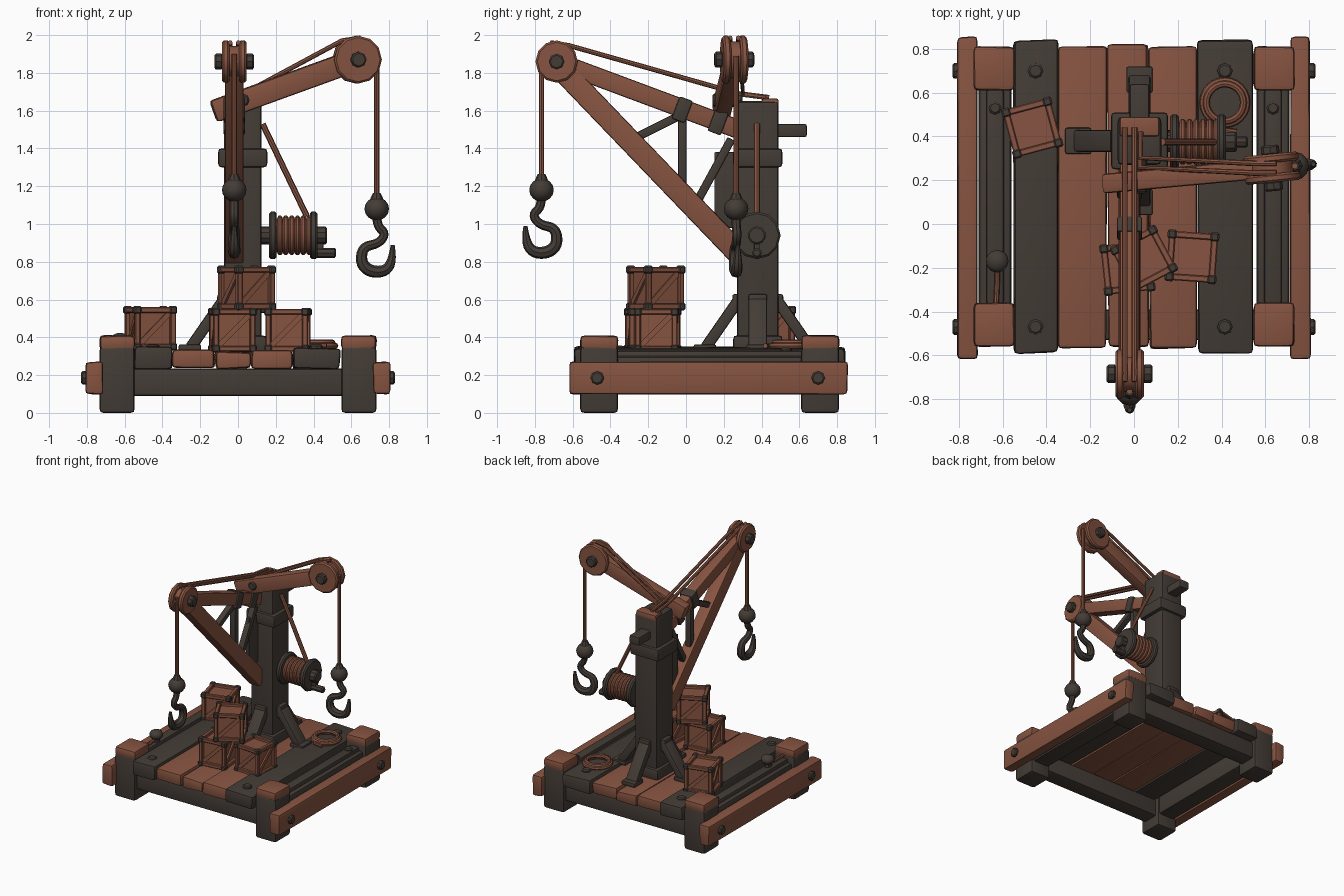
import bpy, bmesh, math, random
from mathutils import Vector, Matrix

if "Cube" in bpy.data.objects:
    bpy.data.objects.remove(bpy.data.objects["Cube"])

random.seed(4)
V = Vector


def material(name, rgb):
    m = bpy.data.materials.new(name)
    m.diffuse_color = (*rgb, 1)
    m.use_nodes = True
    m.node_tree.nodes["Principled BSDF"].inputs["Base Color"].default_value = m.diffuse_color
    return m


WOOD = material("red_brown_wood", (0.24, 0.088, 0.052))
DARK = material("dark_brown", (0.057, 0.045, 0.037))


def finish(name, bm, mats, matrix=Matrix()):
    me = bpy.data.meshes.new(name)
    bmesh.ops.recalc_face_normals(bm, faces=bm.faces)
    bm.to_mesh(me)
    bm.free()
    for m in mats:
        me.materials.append(m)
    ob = bpy.data.objects.new(name, me)
    ob.matrix_world = matrix
    bpy.context.collection.objects.link(ob)
    return ob


def box(name, size, matrix, mat, bev=0.018, wob=0.0, segs=2):
    bm = bmesh.new()
    bmesh.ops.create_cube(bm, size=1, matrix=Matrix.Diagonal((*size, 1)))
    for v in bm.verts:
        v.co += V([random.uniform(-wob, wob) for _ in range(3)])
    if bev:
        bmesh.ops.bevel(bm, geom=bm.edges[:], offset=bev, segments=segs, profile=0.6, affect='EDGES')
    return finish(name, bm, [mat], matrix)


def block(name, lo, hi, mat, bev=0.018, wob=0.0):
    lo, hi = V(lo), V(hi)
    return box(name, hi - lo, Matrix.Translation((lo + hi) / 2), mat, bev, wob)


def frame(a, b):
    # matrix with local y running from a to b
    y = (b - a).normalized()
    up = V((0, 0, 1)) if abs(y.z) < 0.99 else V((0, 1, 0))
    x = y.cross(up).normalized()
    m = Matrix((x, y, x.cross(y))).transposed().to_4x4()
    m.translation = (a + b) / 2
    return m


def beam(name, a, b, w, h, mat, bev=0.015):
    a, b = V(a), V(b)
    return box(name, (w, (b - a).length, h), frame(a, b), mat, bev)


def cyl(name, a, b, r, mat, n=12, bev=0.008, r2=None):
    a, b = V(a), V(b)
    bm = bmesh.new()
    bmesh.ops.create_cone(bm, cap_ends=True, segments=n, radius1=r, radius2=r if r2 is None else r2,
                          depth=(b - a).length, matrix=Matrix.Rotation(-math.pi / 2, 4, 'X'))
    if bev:
        rims = [e for e in bm.edges if any(len(f.verts) > 4 for f in e.link_faces)]
        bmesh.ops.bevel(bm, geom=rims, offset=bev, segments=1, affect='EDGES')
    return finish(name, bm, [mat], frame(a, b))


def ball(name, loc, r, mat, sz=1.0):
    bm = bmesh.new()
    bmesh.ops.create_uvsphere(bm, u_segments=12, v_segments=8, radius=r)
    return finish(name, bm, [mat], Matrix.Translation(loc) @ Matrix.Diagonal((1, 1, sz, 1)))


def tube(name, pts, r, mat, smooth=False, radii=None, cyclic=False):
    cu = bpy.data.curves.new(name, 'CURVE')
    cu.dimensions = '3D'
    cu.bevel_depth, cu.bevel_resolution, cu.use_fill_caps = r, 2, True
    cu.resolution_u = 4
    sp = cu.splines.new('NURBS' if smooth else 'POLY')
    sp.points.add(len(pts) - 1)
    for i, p in enumerate(pts):
        sp.points[i].co = (*p, 1)
        sp.points[i].radius = radii[i] if radii else 1
    sp.use_cyclic_u = cyclic
    if smooth:
        sp.order_u, sp.use_endpoint_u = 3, True
    tmp = bpy.data.objects.new("tmp", cu)
    me = bpy.data.meshes.new_from_object(tmp)
    bpy.data.objects.remove(tmp)
    me.materials.clear()
    me.materials.append(mat)
    ob = bpy.data.objects.new(name, me)
    bpy.context.collection.objects.link(ob)


# base frame: corner posts with wooden tops, side beams, rails, bolts
for s in (-1, 1):
    for y in (-0.46, 0.71):
        post = block("corner_post", (s * 0.64 - 0.093, y - 0.1, 0), (s * 0.64 + 0.093, y + 0.1, 0.35), DARK, 0.022)
        block("post_cap", (s * 0.64 - 0.093, y - 0.1, 0.335), (s * 0.64 + 0.093, y + 0.1, 0.41), WOOD, 0.024, 0.003)
        cyl("beam_bolt", (s * 0.77, y - 0.01, 0.185), (s * 0.83, y - 0.01, 0.185), 0.036, DARK, 8)
    block("side_beam", (s * 0.76 - 0.045, -0.615, 0.1), (s * 0.76 + 0.045, 0.855, 0.27), WOOD, 0.02, 0.004)
    block("side_rail", (s * 0.635 - 0.075, -0.4, 0.1), (s * 0.635 + 0.075, 0.66, 0.3), DARK, 0.025)
    block("rail_ridge", (s * 0.635 - 0.04, -0.37, 0.27), (s * 0.635 + 0.04, 0.62, 0.33), DARK, 0.018)
    cyl("rail_bolt", (s * 0.635, 0.53, 0.32), (s * 0.635, 0.53, 0.345), 0.03, DARK, 8)
for y in (-0.46, 0.71):
    block("cross_beam", (-0.58, y - 0.07, 0.09), (0.58, y + 0.07, 0.235), DARK, 0.02)

# deck planks
for x0, x1, y0, y1, z1, m in ((-0.55, -0.35, -0.59, 0.84, 0.348, DARK), (-0.345, -0.125, -0.57, 0.81, 0.33, WOOD),
                              (-0.12, 0.065, -0.56, 0.82, 0.325, WOOD), (0.07, 0.285, -0.57, 0.81, 0.33, WOOD),
                              (0.29, 0.54, -0.59, 0.84, 0.345, DARK)):
    block("deck_plank", (x0, y0, 0.235), (x1, y1, z1), m, 0.022, 0.006)
    if m == DARK:
        for y in (-0.47, 0.7):
            cyl("deck_bolt", ((x0 + x1) / 2, y, 0.33), ((x0 + x1) / 2, y, 0.362), 0.035, DARK, 8)

# mast with collar, top peg, saddle and foot braces
MX, MY = 0.025, 0.38
block("mast", (MX - 0.1, MY - 0.11, 0.3), (MX + 0.1, MY + 0.11, 1.65), DARK, 0.025)
block("mast_collar", (MX - 0.13, MY - 0.13, 1.3), (MX + 0.13, MY + 0.13, 1.4), DARK, 0.02)
block("mast_foot", (MX - 0.125, MY - 0.13, 0.32), (MX + 0.125, MY + 0.13, 0.41), DARK, 0.02)
block("mast_peg", (MX - 0.045, MY, 1.46), (MX + 0.045, 0.64, 1.53), DARK, 0.015)
block("mast_saddle", (MX - 0.09, 0.4, 1.61), (MX + 0.09, 0.49, 1.665), WOOD, 0.015)
for d in (V((1, 0, 0)), V((-1, 0, 0)), V((0, 1, 0)), V((0, -1, 0))):
    c = V((MX, MY, 0))
    beam("foot_brace", c + d * 0.28 + V((0, 0, 0.34)), c + d * 0.1 + V((0, 0, 0.6)), 0.1, 0.06, DARK)
    box("brace_pad", (0.12, 0.12, 0.035), Matrix.Translation(c + d * 0.28 + V((0, 0, 0.345))), DARK, 0.012)
    box("brace_head", (0.1, 0.1, 0.1), Matrix.Translation(c + d * 0.085 + V((0, 0, 0.58))), DARK, 0.015)


def wheel(c, axis, r):
    # twin cheek discs, inner sheave and bolted axle
    for s in (-1, 1):
        cyl("pulley_cheek", c + axis * s * 0.025, c + axis * s * 0.065, r, WOOD, 12, 0.01)
        cyl("axle_bolt", c + axis * s * 0.06, c + axis * s * 0.105, 0.042, DARK, 8)
    cyl("pulley_sheave", c - axis * 0.03, c + axis * 0.03, r - 0.03, WOOD, 12, 0)


def hook(top, z_block, out):
    # rope, block and S-shaped hook opening along "out"
    b = V((top.x, top.y, z_block))
    tube("hoist_rope", [top, b], 0.014, WOOD)
    ball("hook_block", b, 0.065, DARK, 0.95)
    cyl("block_neck", b + V((0, 0, 0.03)), b + V((0, 0, 0.085)), 0.045, DARK, 8, 0, 0.02)
    side = V((-out.y, out.x, 0))
    cyl("block_pin", b - side * 0.055, b + side * 0.055, 0.035, DARK, 8, 0.005)
    prof = ((0, -0.03), (0.0, -0.09), (0.05, -0.13), (0.01, -0.185), (-0.075, -0.2), (-0.085, -0.29),
            (-0.03, -0.335), (0.05, -0.33), (0.085, -0.27), (0.085, -0.19))
    tube("hook", [b + out * u + V((0, 0, z)) for u, z in prof], 0.03, DARK, True,
         (0.8, 0.8, 0.8, 0.8, 0.9, 1.05, 1.1, 1, 0.8, 0.35))


# long boom towards the front
BX = -0.02
wheel(V((BX, -0.685, 1.86)), V((1, 0, 0)), 0.112)
beam("boom_strut", (BX, -0.68, 1.84), (BX, 0.29, 0.83), 0.1, 0.12, WOOD)
beam("boom_top_beam", (BX, -0.66, 1.85), (BX, 0.28, 1.5), 0.09, 0.1, WOOD)
for y, z in ((-0.02, 1.605), (0.17, 1.54)):
    beam("boom_band", (BX, y - 0.035, z + 0.013), (BX, y + 0.035, z - 0.013), 0.115, 0.125, DARK, 0.012)
for a, b in (((-0.02, 1.58), (-0.28, 1.45)), ((-0.02, 1.58), (-0.02, 1.18)), ((0.24, 1.45), (0.06, 1.12))):
    beam("truss_bar", (BX, *a), (BX, *b), 0.05, 0.045, DARK, 0.01)
beam("truss_plate", (BX, 0.22, 1.38), (BX, 0.22, 0.98), 0.03, 0.14, DARK, 0.008)
for dx in (-0.022, 0.022):
    tube("boom_rope", [(BX + dx, -0.72, 1.96), (BX + dx, -0.62, 1.945), (BX + dx, 0.28, 1.69), (BX + dx, 0.44, 1.67)], 0.013, WOOD)
hook(V((BX, -0.765, 1.9)), 1.18, V((0, -1, 0)))

# short boom to the side
D = V((0.76, 0.075, 0)).normalized()
S, E = V((-0.13, 0.185, 1.595)), V((0.63, 0.255, 1.87))
wheel(E, V((-D.y, D.x, 0)), 0.127)
beam("side_boom", S, E, 0.09, 0.12, WOOD, 0.02)
cyl("side_boom_bolt", (MX, 0.14, 1.655), (MX, 0.3, 1.655), 0.035, DARK, 8)
for dy in (-0.022, 0.022):
    tube("side_boom_rope", [E + V((0.02, dy, 0.115)), E + V((-0.08, dy, 0.1)), V((0.03, 0.28 + dy, 1.69)), V((0.03, 0.42, 1.67))], 0.013, WOOD)
hook(E + D * 0.105 + V((0, 0, 0.02)), 1.08, D)

# winch on the mast side
WZ = 0.94
cyl("winch_axle", (0.1, 0.375, WZ), (0.47, 0.375, WZ), 0.048, DARK, 10)
cyl("winch_drum", (0.19, 0.375, WZ), (0.4, 0.375, WZ), 0.09, WOOD, 16, 0)
for i in range(6):
    x = 0.222 + i * 0.031
    cyl("drum_rope", (x - 0.014, 0.375, WZ), (x + 0.014, 0.375, WZ), 0.104, WOOD, 16, 0.008)
for x in (0.165, 0.38):
    cyl("winch_flange", (x, 0.375, WZ), (x + 0.04, 0.375, WZ), 0.126, DARK, 12, 0.01)
beam("winch_crank", (0.43, 0.375, WZ), (0.43, 0.375, 0.83), 0.045, 0.03, DARK, 0.008)
cyl("winch_handle", (0.41, 0.375, 0.847), (0.52, 0.375, 0.847), 0.026, DARK, 8)
tube("winch_rope", [(0.13, 0.375, 1.53), (0.365, 0.375, 1.04)], 0.016, WOOD)


def crate(x, y, z, ang, s=0.225):
    # panel box, edge bars, diagonal slats and dark corner blocks
    base = Matrix.Translation((x, y, z + s / 2)) @ Matrix.Rotation(math.radians(ang), 4, 'Z')
    h, t = s / 2 - 0.015, 0.03
    box("crate_panel", (s - 0.045,) * 3, base, WOOD, 0)
    for ax in range(3):
        for i in (-1, 1):
            for j in (-1, 1):
                size, p = [t] * 3, [0, 0, 0]
                size[ax] = s - 0.04
                p[(ax + 1) % 3], p[(ax + 2) % 3] = i * h, j * h
                box("crate_bar", size, base @ Matrix.Translation(p), WOOD, 0.005, 0, 1)
    for i in range(8):
        p = [h * (1 if i >> k & 1 else -1) for k in range(3)]
        box("crate_corner", (0.042,) * 3, base @ Matrix.Translation(p), DARK, 0.008, 0, 1)
    for k in range(4):
        m = base @ Matrix.Rotation(k * math.pi / 2, 4, 'Z') @ Matrix.Translation((0, -h + 0.004, 0))
        box("crate_slat", (s * 1.15, 0.018, 0.028), m @ Matrix.Rotation(-math.pi / 4, 4, 'Y'), WOOD, 0)


crate(-0.03, -0.2, 0.325, 6)
crate(0.265, -0.15, 0.325, -4)
crate(0.045, -0.16, 0.548, 28)
crate(-0.465, 0.44, 0.335, 15)

# coiled rope and mooring knob on the deck
for r, z in ((0.1, 0.355), (0.085, 0.372)):
    tube("rope_coil", [(0.415 + r * math.cos(a * math.pi / 12), 0.555 + r * math.sin(a * math.pi / 12), z)
                       for a in range(24)], 0.016, WOOD, cyclic=True)
tube("coil_tail", [(0.36, 0.48, 0.355), (0.4, 0.43, 0.355), (0.47, 0.42, 0.355)], 0.013, WOOD)
cyl("knob_stem", (-0.625, -0.17, 0.3), (-0.625, -0.17, 0.37), 0.03, DARK, 8)
ball("mooring_knob", (-0.625, -0.17, 0.385), 0.052, DARK, 0.75)
tube("knob_rope", [(-0.625, -0.2, 0.35), (-0.625, -0.27, 0.34), (-0.63, -0.37, 0.345)], 0.012, WOOD)

# smooth shading with crisp edges
for ob in bpy.context.collection.objects:
    ob.select_set(True)
    bpy.context.view_layer.objects.active = ob
bpy.ops.object.shade_smooth_by_angle(angle=math.radians(35))
